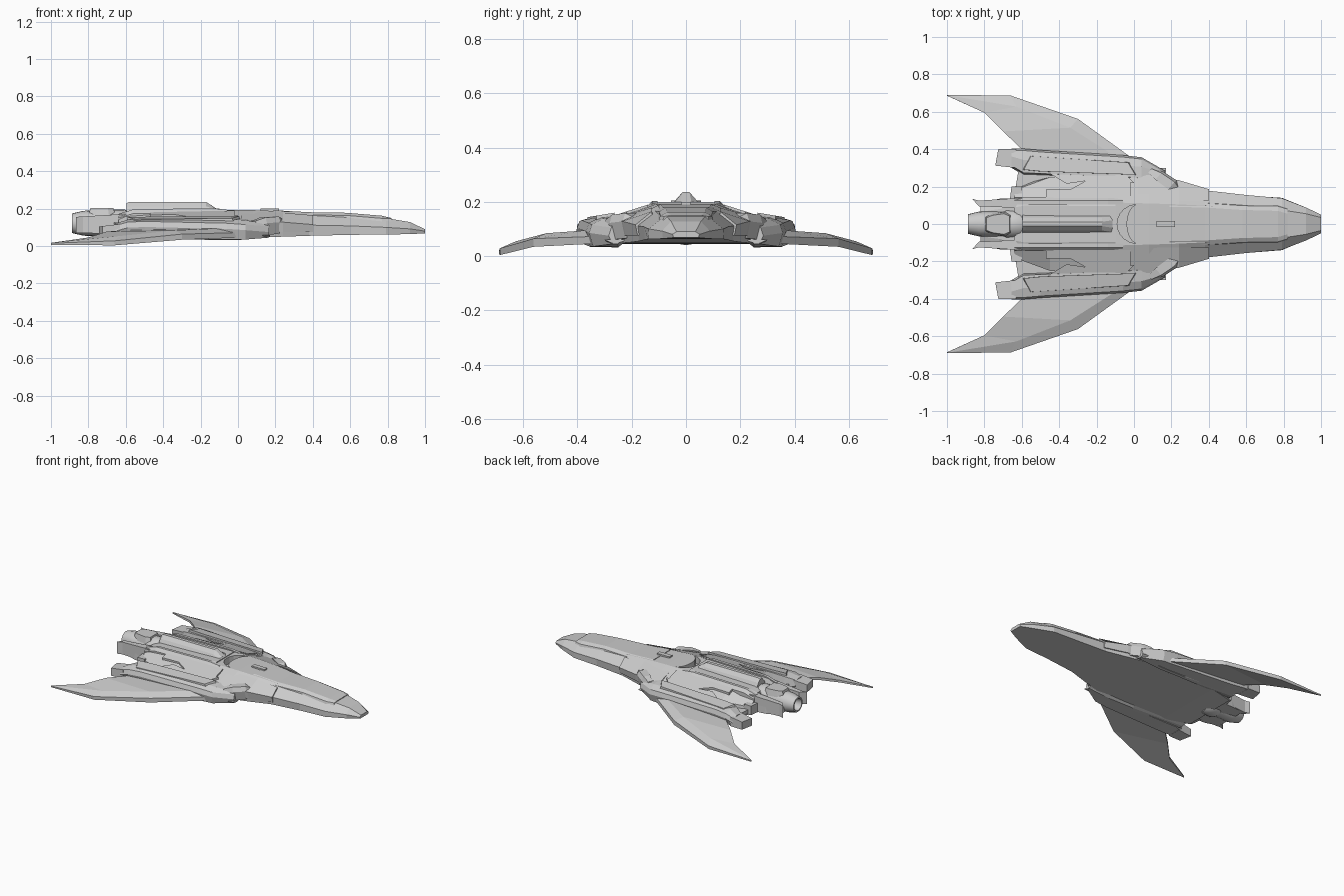
import bpy, bmesh, math

grey = bpy.data.materials.new("hull_grey")
grey.diffuse_color = (0.6, 0.6, 0.6, 1)


def loft(name, rings, mirror=False, smooth=False):
    """Skin equal-length rings of points, cap both ends; optionally mirror in y."""
    bm = bmesh.new()
    vs = [[bm.verts.new(p) for p in r] for r in rings]
    n = len(rings[0])
    for a, b in zip(vs, vs[1:]):
        for i in range(n):
            j = (i + 1) % n
            bm.faces.new((a[i], a[j], b[j], b[i]))
    bm.faces.new(vs[0][::-1])
    bm.faces.new(vs[-1])
    bmesh.ops.remove_doubles(bm, verts=bm.verts, dist=1e-5)
    bmesh.ops.recalc_face_normals(bm, faces=bm.faces)
    me = bpy.data.meshes.new(name)
    bm.to_mesh(me)
    bm.free()
    ob = bpy.data.objects.new(name, me)
    bpy.context.collection.objects.link(ob)
    me.materials.append(grey)
    if mirror:
        m = ob.modifiers.new("Mirror", 'MIRROR')
        m.use_axis = (False, True, False)
    if smooth:
        bpy.context.view_layer.objects.active = ob
        ob.select_set(True)
        bpy.ops.object.shade_smooth_by_angle(angle=math.radians(35))
        ob.select_set(False)
    return ob


def sym(x, half):
    """Full cross-section at x from a half profile of (y, z), top to bottom."""
    return [(x, y, z) for y, z in half] + [(x, -y, z) for y, z in half[::-1]]


def hull(name, rows):
    """Symmetric hull; rows: x, top width, top z, mid width, mid z, bottom width, bottom z."""
    return loft(name, [sym(r[0], list(zip(r[1::2], r[2::2]))) for r in rows])


def slab(name, outline, top, bottom, inset=1.0, **kw):
    """Plate from an (x, y) outline; top may be a function of x and y; inset shrinks the top."""
    cx = sum(p[0] for p in outline) / len(outline)
    cy = sum(p[1] for p in outline) / len(outline)
    t = top if callable(top) else (lambda x, y: top)
    up = [(cx + (x - cx) * inset, cy + (y - cy) * inset, t(x, y)) for x, y in outline]
    return loft(name, [[(x, y, bottom) for x, y in outline], up], **kw)


def tube(name, profile, z, sides=20):
    """Round part along x from (x, radius) pairs."""
    return loft(name, [[(x, r * math.cos(a), z + r * math.sin(a)) for a in
                [2 * math.pi * i / sides for i in range(sides)]] for x, r in profile], smooth=True)


# Main fuselage
body = hull("fuselage", [
    (1.00, .035, .090, .050, .080, .045, .068),
    (0.92, .055, .128, .088, .092, .085, .064),
    (0.79, .075, .150, .138, .100, .140, .062),
    (0.60, .080, .168, .155, .108, .152, .060),
    (0.38, .098, .176, .180, .112, .172, .055),
    (0.24, .105, .186, .225, .125, .210, .050),
    (0.08, .110, .192, .260, .132, .250, .047),
    (-0.10, .115, .194, .265, .135, .260, .045),
    (-0.45, .120, .180, .250, .125, .250, .048),
    (-0.64, .120, .165, .180, .105, .200, .055)])

# Crescent slot cut behind the cockpit deck
arc = [math.radians(a) for a in range(100, 261, 16)]
crescent = [(.02 + .11 * math.cos(a), .105 * math.sin(a)) for a in arc] + \
           [(.02 + .06 * math.cos(a), .105 * math.sin(a)) for a in arc[::-1]]
cutter = slab("slot_cutter", crescent, .26, .145)
cutter.hide_render = True
cutter.hide_viewport = True
cut = body.modifiers.new("Slot", 'BOOLEAN')
cut.operation = 'DIFFERENCE'
cut.object = cutter
cut.solver = 'EXACT'

# Canopy, nose band and cockpit hatch
hull("canopy", [
    (0.82, .055, .150, .080, .146, .090, .120),
    (0.77, .070, .162, .095, .148, .105, .120),
    (0.58, .075, .178, .098, .164, .110, .120),
    (0.38, .088, .181, .112, .166, .125, .120),
    (0.19, .092, .192, .112, .182, .125, .130)])
slab("hatch_ridge", [(.22, .016), (.22, -.016), (.12, -.016), (.12, .016)], .200, .18)

# Cheek armour beside the cockpit
loft("cheek_armour", [
    [(.40, .125, .165), (.40, .186, .115), (.40, .178, .075), (.40, .12, .08)],
    [(.24, .125, .178), (.24, .234, .128), (.24, .222, .075), (.24, .12, .08)],
    [(.02, .125, .185), (.02, .272, .138), (.02, .265, .075), (.02, .12, .08)]], mirror=True)

# Rear deck, with dorsal fin and side rails
hull("rear_deck", [
    (-.10, .095, .200, .125, .188, .125, .15),
    (-.58, .100, .188, .138, .172, .138, .14),
    (-.63, .090, .172, .135, .160, .138, .12)])
hull("dorsal_fin", [
    (-.115, .020, .200, .045, .195, .055, .18),
    (-.17, .012, .236, .034, .212, .055, .18),
    (-.58, .012, .236, .034, .212, .055, .17),
    (-.595, .012, .230, .034, .205, .055, .17)])
loft("deck_rail", [[(x, .105, z), (x, .125, z), (x, .145, z - .022), (x, .145, .14), (x, .105, .14)]
                   for x, z in ((-.06, .194), (-.14, .203), (-.56, .196), (-.64, .172))], mirror=True)
slope = lambda x, y: .190 - .32 * (y - .14) + .02 * min(0, x)
slab("shoulder_panel", [(-.02, .14), (-.02, .235), (-.25, .235), (-.34, .185), (-.47, .185), (-.47, .14)],
     slope, .11, mirror=True)
slab("outer_panel", [(0, .22), (-.05, .27), (-.45, .27), (-.36, .215), (-.26, .23)],
     slope, .10, mirror=True)

# Tail block and its swept side fins
hull("tail_block", [
    (-.60, .115, .165, .138, .145, .140, .060),
    (-.72, .080, .135, .132, .115, .135, .064),
    (-.82, .065, .115, .115, .100, .115, .072)])
slab("tail_fin", [(-.60, .085), (-.60, .14), (-.83, .125), (-.865, .135), (-.83, .095)],
     lambda x, y: .172 + .06 * (x + .6), .07, mirror=True)
slab("tail_step", [(-.60, .12), (-.60, .20), (-.655, .20), (-.665, .12)], .125, .06, mirror=True)

# Engine nozzle, collar and top block
tube("nozzle", [(-.60, .066), (-.80, .068), (-.83, .066), (-.888, .052),
                (-.888, .042), (-.84, .036)], .122)
tube("engine_collar", [(-.59, .07), (-.61, .078), (-.68, .078), (-.70, .068)], .118)
slab("engine_top_block", [(-.655, .05), (-.69, .065), (-.76, .055), (-.80, .04),
                          (-.80, -.04), (-.76, -.055), (-.69, -.065), (-.655, -.05)],
     .204, .16, inset=.85)

# Wings: each section is trailing top, ridge, leading top, leading bottom, trailing bottom
loft("wing", [
    [(-.64, .15, .095), (-.05, .15, .10), (.06, .15, .085), (.06, .15, .055), (-.64, .15, .065)],
    [(-.60, .40, .084), (-.12, .375, .094), (.00, .345, .072), (.00, .345, .045), (-.60, .40, .066)],
    [(-.70, .495, .078), (-.34, .515, .084), (-.30, .562, .064), (-.30, .562, .034), (-.70, .495, .060)],
    [(-.80, .595, .046), (-.63, .628, .054), (-.66, .687, .028), (-.66, .684, .004), (-.80, .595, .030)],
    [(-.999, .686, .016), (-.996, .688, .018), (-.999, .69, .015), (-1, .69, .006), (-1, .686, .008)]],
    mirror=True)

# Nacelles: rows of x, inner y, outer y, inner top z, outer top z, bottom z
loft("nacelle", [[(x, yi, zb + .02), (x, yi + .012, zi), (x, (yi + yo) / 2 + .01, (zi + zo) / 2 + .008),
                  (x, yo - .01, zo), (x, yo, zo - .03), (x, yo - .015, zb), (x, yi + .015, zb)]
                 for x, yi, yo, zi, zo, zb in (
    (.165, .235, .285, .115, .105, .045),
    (.04, .235, .357, .145, .115, .035),
    (-.06, .24, .368, .150, .122, .034),
    (-.50, .258, .395, .142, .132, .045),
    (-.59, .262, .403, .138, .128, .050),
    (-.655, .30, .403, .115, .110, .055))], mirror=True)
slab("nacelle_exhaust", [(-.63, .30), (-.63, .40), (-.725, .402), (-.742, .312)],
     lambda x, y: .118 + .12 * (x + .63), .052, mirror=True)
slab("nacelle_top_plate", [(.02, .262), (-.02, .33), (-.56, .365), (-.60, .29), (-.50, .28)],
     lambda x, y: .160 - .16 * (y - .26), .12, inset=.96, mirror=True)

# Angled intake pods ahead of the nacelles
loft("intake_pod", [[(x - w * .6, y - w * .7, z), (x + w * .6, y + w * .7, z),
                     (x + w, y + w, z - .03), (x + w * .6, y + w * .7, zb), (x - w * .6, y - w * .7, zb)]
                    for x, y, w, z, zb in (
    (.225, .185, .018, .145, .075), (.20, .205, .028, .158, .065),
    (.13, .255, .026, .152, .06), (.085, .285, .015, .135, .07))], mirror=True)

# Keel fins under the nacelles
loft("keel_fin", [[(x, .215, .06), (x, .30, .06), (x, .275, z), (x, .25, z)]
                  for x, z in ((.17, .048), (.0, .032), (-.20, .034), (-.62, .055))], mirror=True)
